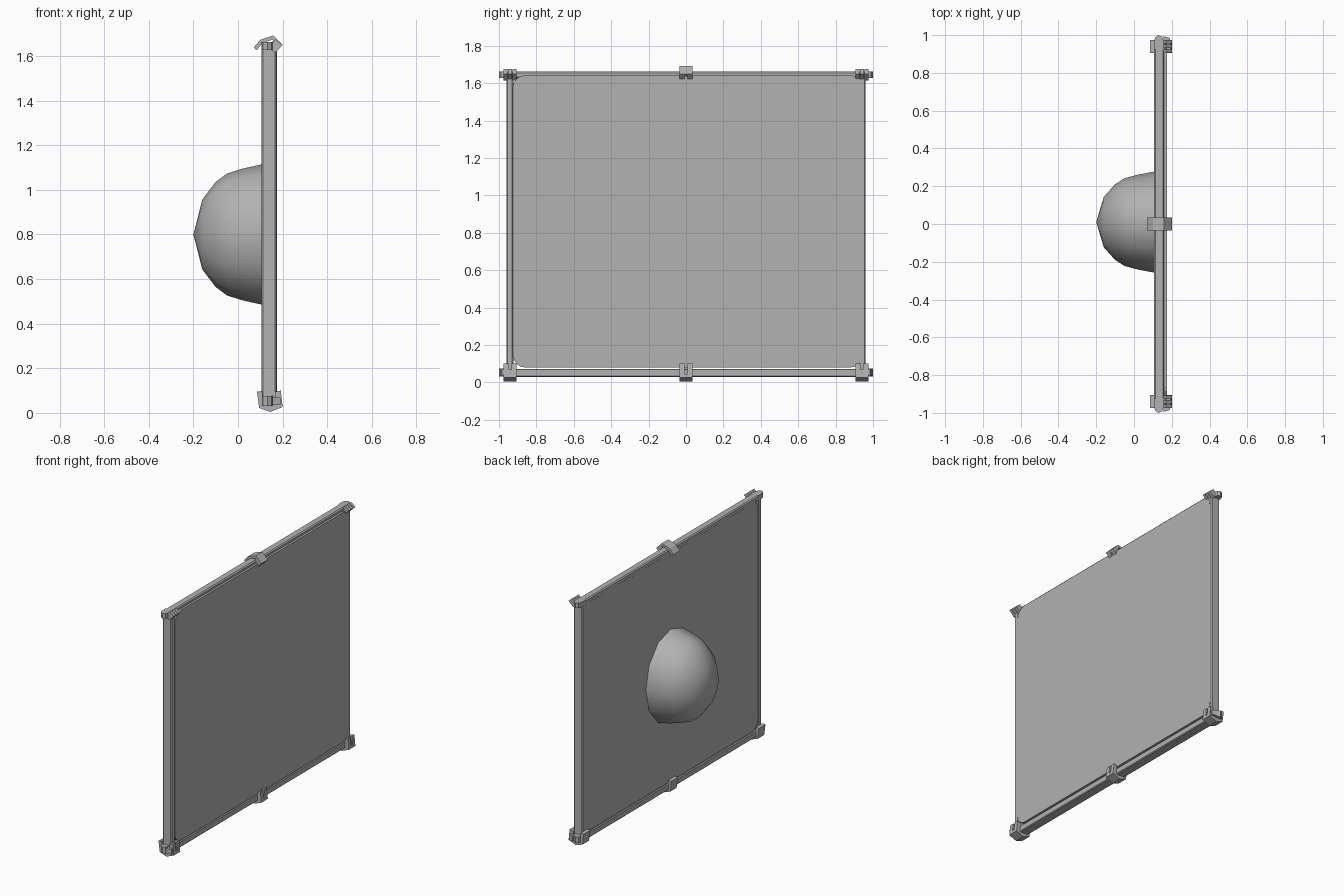
import bpy, bmesh
from math import cos, sin, pi
from mathutils import Vector

if "Cube" in bpy.data.objects:
    bpy.data.objects.remove(bpy.data.objects["Cube"])

grey = bpy.data.materials.new("mid_grey")
grey.diffuse_color = (0.445, 0.445, 0.445, 1)
grey.use_nodes = True
grey.node_tree.nodes["Principled BSDF"].inputs["Base Color"].default_value = grey.diffuse_color


def make(name, verts, faces, smooth=False):
    me = bpy.data.meshes.new(name)
    me.from_pydata([tuple(v) for v in verts], [], faces)
    bm = bmesh.new()
    bm.from_mesh(me)
    bmesh.ops.recalc_face_normals(bm, faces=bm.faces)
    bm.to_mesh(me)
    bm.free()
    me.materials.append(grey)
    if smooth:
        for p in me.polygons:
            p.use_smooth = True
    ob = bpy.data.objects.new(name, me)
    bpy.context.collection.objects.link(ob)
    return ob


def prism(name, outline, a, b, place):
    # extrude a closed 2D outline from a to b; place(u, v, w) -> xyz
    n = len(outline)
    verts = [place(u, v, w) for w in (a, b) for u, v in outline]
    faces = [list(range(n)), list(range(2 * n - 1, n - 1, -1))]
    faces += [[i, (i + 1) % n, n + (i + 1) % n, n + i] for i in range(n)]
    return make(name, verts, faces)


def chamfered(x0, x1, v0, v1, c):
    return [(x0 + c, v0), (x1 - c, v0), (x1, v0 + c), (x1, v1 - c),
            (x1 - c, v1), (x0 + c, v1), (x0, v1 - c), (x0, v0 + c)]


def strip(path, t):
    # closed outline of a bent strip: path plus its inward offset
    pts = [Vector(p) for p in path]
    inner = []
    for i, p in enumerate(pts):
        d = (pts[min(i + 1, len(pts) - 1)] - pts[max(i - 1, 0)]).normalized()
        inner.append(p + Vector((-d.y, d.x)) * t)
    return [tuple(p) for p in pts + inner[::-1]]


along_y = lambda x, z, y: (x, y, z)
along_z = lambda x, y, z: (x, y, z)

# main panel with rounded corners
y0, y1, z0, z1, r = -0.925, 0.945, 0.08, 1.642, 0.065
outline = []
for cy, cz, start in ((y1 - r, z1 - r, 0), (y0 + r, z1 - r, 1),
                      (y0 + r, z0 + r, 2), (y1 - r, z0 + r, 3)):
    for k in range(5):
        a = (start + k / 4) * pi / 2
        outline.append((cy + r * cos(a), cz + r * sin(a)))
prism("panel", outline, 0.108, 0.174, lambda y, z, x: (x, y, z))

# frame rails and posts
prism("bottom_rail", chamfered(0.106, 0.172, 0.03, 0.073, 0.005), -0.96, 0.96, along_y)
prism("top_rail", chamfered(0.106, 0.160, 1.625, 1.662, 0.007), -0.96, 0.96, along_y)
for s, n in ((-1, "left"), (1, "right")):
    lo, hi = sorted((s * 0.923, s * 0.96))
    prism(n + "_post", chamfered(0.106, 0.172, lo, hi, 0.006), 0.035, 1.655, along_z)

# bottom clips: bent foot strip with one back arm and two front prongs
foot = [(0.085, 0.095), (0.095, 0.022), (0.145, 0.004), (0.2, 0.026),
        (0.198, 0.045), (0.115, 0.045), (0.108, 0.098)]
prong = [(0.17, 0.03), (0.2, 0.026), (0.192, 0.1), (0.165, 0.095)]
for n, y in (("left", -0.94), ("middle", 0.0), ("right", 0.94)):
    prism("bottom_clip_" + n, foot, y - 0.035, y + 0.035, along_y)
    for k, o in enumerate((-0.021, 0.021)):
        prism(f"bottom_prong_{n}_{k}", prong, y + o - 0.014, y + o + 0.014, along_y)

# middle top clip: angled cap strip with hooked prongs
cap = strip([(0.07, 1.638), (0.1, 1.673), (0.158, 1.692), (0.2, 1.65)][::-1], 0.018)
hook = [(0.2, 1.65), (0.165, 1.612), (0.14, 1.645), (0.165, 1.68)]
prism("top_clip_middle", cap, -0.035, 0.035, along_y)
for k, o in enumerate((-0.021, 0.021)):
    prism(f"top_prong_middle_{k}", hook, o - 0.014, o + 0.014, along_y)

# corner clips wrapping the posts, with prongs on the front
hook_corner = [(0.2, 1.65), (0.165, 1.615), (0.135, 1.64), (0.17, 1.675)]
for s, n in ((-1, "left"), (1, "right")):
    wrap = [(0.106, s * 0.925), (0.106, s * 0.965), (0.113, s * 0.99), (0.132, s * 1.0),
            (0.15, s * 0.99), (0.158, s * 0.965), (0.158, s * 0.925)]
    tip = [(0.155, s * 0.995), (0.19, s * 0.985), (0.19, s * 0.91), (0.155, s * 0.91)]
    prism(f"top_corner_clip_{n}", wrap, 1.628, 1.662, along_z)
    prism(f"bottom_corner_clip_{n}", wrap, 0.032, 0.075, along_z)
    prism(f"bottom_corner_tip_{n}", tip, 0.035, 0.07, along_z)
    for k, o in enumerate((0.917, 0.941, 0.965)):
        prism(f"top_corner_prong_{n}_{k}", hook_corner, s * o - 0.01, s * o + 0.01, along_y)

# domed bulge on the back of the panel
N = 12
rings = [(-0.16, 0.5), (-0.1, 0.75), (-0.05, 0.87), (0.02, 0.94), (0.105, 1.0), (0.12, 1.0)]
verts = [(-0.2, 0.01, 0.8)]
for x, f in rings:
    for i in range(N):
        a = 2 * pi * i / N
        verts.append((x, 0.01 + 0.267 * f * cos(a), 0.8 + 0.314 * f * sin(a)))
faces = [[0, 1 + i, 1 + (i + 1) % N] for i in range(N)]
for j in range(len(rings) - 1):
    b = 1 + j * N
    faces += [[b + i, b + (i + 1) % N, b + N + (i + 1) % N, b + N + i] for i in range(N)]
make("dome", verts, faces, smooth=True)
